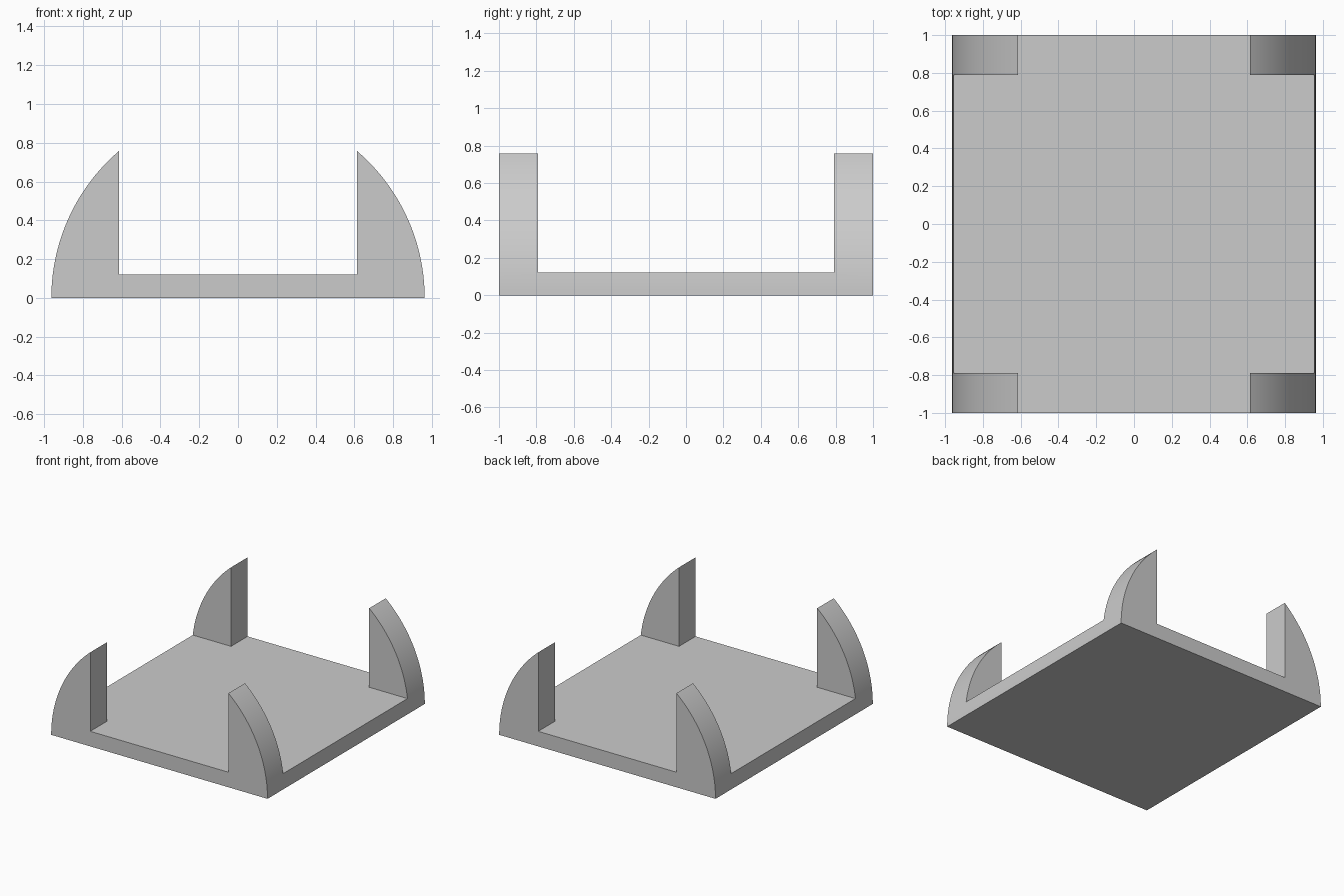
import bpy, bmesh, math
from mathutils import Vector

if "Cube" in bpy.data.objects:
    bpy.data.objects.remove(bpy.data.objects["Cube"], do_unlink=True)

HALF_W, HALF_L = 0.963, 1.0      # outer size of the tray
POST_X, POST_Y = 0.615, 0.79     # inner faces of the corner posts
FLOOR_Z = 0.121
RADIUS, STEPS = 0.997, 32        # curved outer sides

grey = bpy.data.materials.new("light grey")
grey.use_nodes = True
grey.diffuse_color = (0.6, 0.6, 0.6, 1)
grey.node_tree.nodes["Principled BSDF"].inputs["Base Color"].default_value = (0.6, 0.6, 0.6, 1)


def prism(name, points, direction):
    """Extrude a closed outline along a direction."""
    bm = bmesh.new()
    face = bm.faces.new([bm.verts.new(p) for p in points])
    ext = bmesh.ops.extrude_face_region(bm, geom=[face])
    moved = [v for v in ext["geom"] if isinstance(v, bmesh.types.BMVert)]
    bmesh.ops.translate(bm, verts=moved, vec=Vector(direction))
    bmesh.ops.recalc_face_normals(bm, faces=bm.faces)
    mesh = bpy.data.meshes.new(name)
    bm.to_mesh(mesh)
    bm.free()
    obj = bpy.data.objects.new(name, mesh)
    bpy.context.collection.objects.link(obj)
    mesh.materials.append(grey)
    return obj


# Solid block with arched sides
right_arc = []
for i in range(STEPS + 1):
    a = i / STEPS
    right_arc.append((HALF_W - RADIUS + RADIUS * math.cos(a),
                      RADIUS * math.sin(a)))
outline = right_arc + [(-x, z) for x, z in reversed(right_arc)]
tray = prism("tray_with_corner_posts",
             [(x, -HALF_L, z) for x, z in outline], (0, 2 * HALF_L, 0))

# Cross-shaped cutter leaves the floor and four corner posts
quarter = [(2, POST_Y), (POST_X, POST_Y), (POST_X, 2)]
cross = []
for sx, sy in ((1, 1), (-1, 1), (-1, -1), (1, -1)):
    corner = [(sx * x, sy * y, FLOOR_Z) for x, y in quarter]
    cross += corner if sx * sy > 0 else corner[::-1]
cutter = prism("cross_cutter", cross, (0, 0, 2))
cutter.hide_render = True

cut = tray.modifiers.new("cross cut", 'BOOLEAN')
cut.operation = 'DIFFERENCE'
cut.solver = 'EXACT'
cut.object = cutter

bpy.ops.object.select_all(action='DESELECT')
tray.select_set(True)
bpy.context.view_layer.objects.active = tray
bpy.ops.object.modifier_apply(modifier=cut.name)
bpy.data.objects.remove(cutter, do_unlink=True)
bpy.ops.object.shade_smooth_by_angle(angle=math.radians(20))
